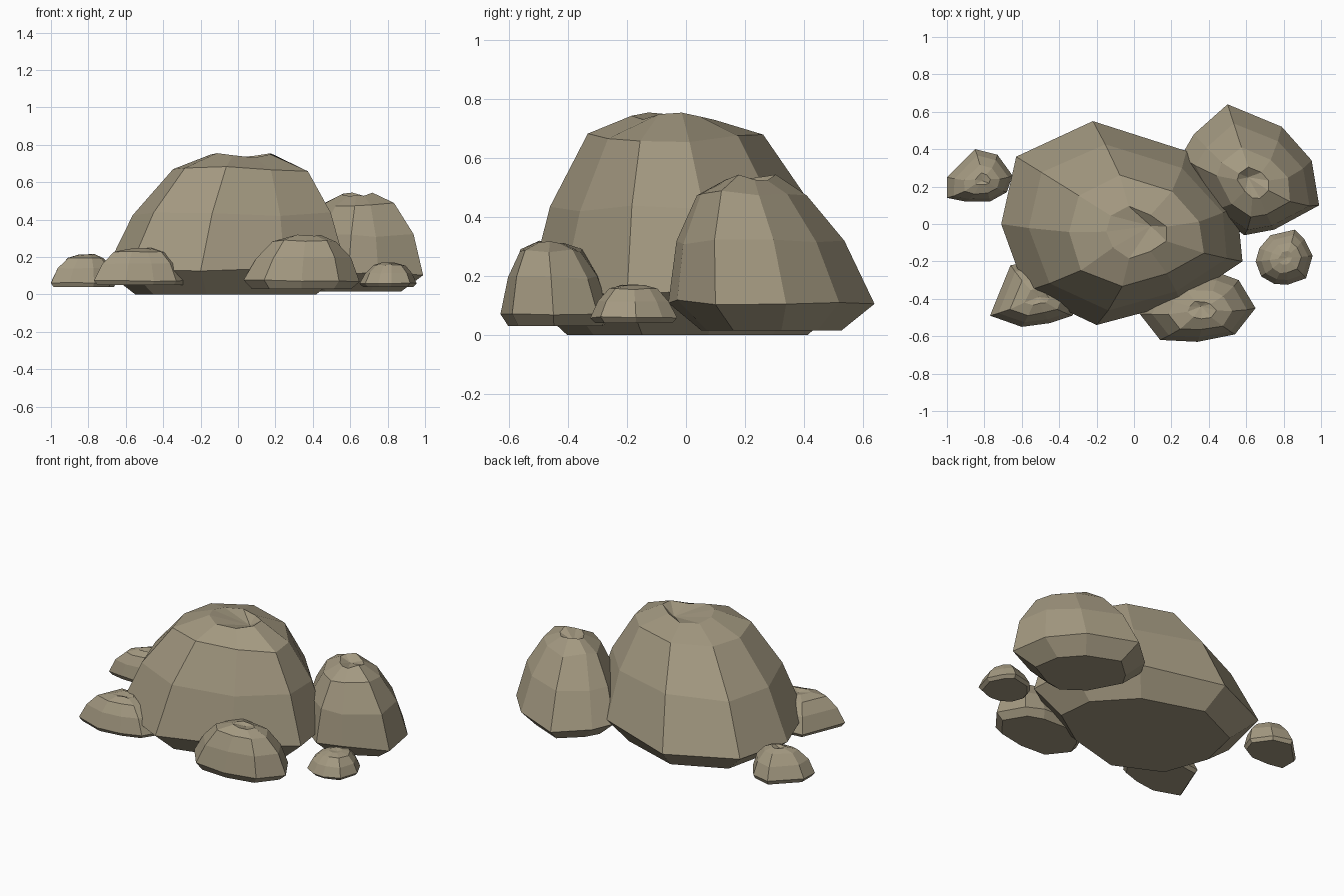
import bpy
import bmesh
import random

cube = bpy.data.objects.get("Cube")
if cube:
    bpy.data.objects.remove(cube, do_unlink=True)

random.seed(7)

stone = bpy.data.materials.new("taupe stone")
stone.use_nodes = True
stone_colour = (0.37, 0.32, 0.22, 1)
stone.diffuse_color = stone_colour
stone.node_tree.nodes["Principled BSDF"].inputs["Base Color"].default_value = stone_colour


def rock(name, outline, bottom, top, summit, dimple, base_scale=0.75, waist=0.18):
    """Faceted boulder: the outline is shrunk ring by ring towards the summit."""
    xs, ys = zip(*outline)
    centre_x = (min(xs) + max(xs)) / 2
    centre_y = (min(ys) + max(ys)) / 2
    height = top - bottom

    # Each ring: relative height, outline scale, drift to the summit, roughness
    rings = [
        (0, base_scale, 0, 0),
        (waist, 1, 0, 0),
        (0.57, 0.82, 0.5, 0.02),
        (0.88, 0.55, 1, 0.05),
        (0.98, 0.24, 1, 0.12),
    ]
    bm = bmesh.new()
    loops = []
    for level, scale, drift, rough in rings:
        ring_x = centre_x + (summit[0] - centre_x) * drift
        ring_y = centre_y + (summit[1] - centre_y) * drift
        loop = []
        for x, y in outline:
            size = scale * (1 + random.uniform(-rough, rough))
            lift = random.uniform(-0.02, 0.02) if level else 0
            loop.append(bm.verts.new((
                ring_x + (x - centre_x) * size,
                ring_y + (y - centre_y) * size,
                bottom + height * (level + lift),
            )))
        loops.append(loop)

    # Flat underside, faceted flanks and a dimpled crown
    bm.faces.new(reversed(loops[0]))
    count = len(outline)
    for lower, upper in zip(loops, loops[1:]):
        for i in range(count):
            j = (i + 1) % count
            bm.faces.new((lower[i], lower[j], upper[j], upper[i]))
    crown = bm.verts.new((*dimple, bottom + height * 0.92))
    for i in range(count):
        bm.faces.new((loops[-1][i], loops[-1][(i + 1) % count], crown))
    bmesh.ops.recalc_face_normals(bm, faces=bm.faces)

    mesh = bpy.data.meshes.new(name)
    bm.to_mesh(mesh)
    bm.free()
    mesh.materials.append(stone)
    obj = bpy.data.objects.new(name, mesh)
    bpy.context.collection.objects.link(obj)
    return obj


# Large central boulder
rock("main_boulder",
     [(-.71, 0), (-.58, -.36), (-.2, -.54), (.25, -.42), (.58, -.2),
      (.55, .1), (.28, .39), (-.22, .55), (-.63, .36)],
     bottom=0, top=.76, summit=(.01, -.04), dimple=(.09, -.01))

# Second boulder behind on the left
rock("back_left_boulder",
     [(.25, .36), (.4, .08), (.59, -.06), (.75, -.03), (.99, .1),
      (.95, .34), (.79, .52), (.5, .64), (.32, .48)],
     bottom=.015, top=.545, summit=(.64, .22), dimple=(.61, .25), base_scale=.68)

# Low stones around the foot
rock("front_left_stone",
     [(.03, -.48), (.14, -.62), (.34, -.63), (.54, -.59), (.65, -.45),
      (.56, -.3), (.45, -.26), (.2, -.25), (.08, -.36)],
     bottom=.03, top=.32, summit=(.36, -.46), dimple=(.36, -.44),
     base_scale=.86, waist=.15)

rock("front_right_stone",
     [(-.77, -.49), (-.6, -.55), (-.45, -.53), (-.33, -.49), (-.27, -.4),
      (-.33, -.28), (-.5, -.2), (-.66, -.22)],
     bottom=.05, top=.25, summit=(-.52, -.39), dimple=(-.51, -.39),
     base_scale=.92, waist=.12)

rock("back_right_stone",
     [(-1, .25), (-1, .14), (-.9, .12), (-.77, .12), (-.68, .17),
      (-.65, .26), (-.73, .37), (-.85, .4)],
     bottom=.04, top=.217, summit=(-.81, .24), dimple=(-.81, .23),
     base_scale=.92, waist=.13)

rock("small_left_stone",
     [(.65, -.2), (.68, -.28), (.75, -.32), (.82, -.325), (.92, -.29),
      (.955, -.17), (.91, -.08), (.86, -.03), (.73, -.06), (.67, -.13)],
     bottom=.04, top=.172, summit=(.81, -.18), dimple=(.82, -.18),
     base_scale=.88, waist=.15)
